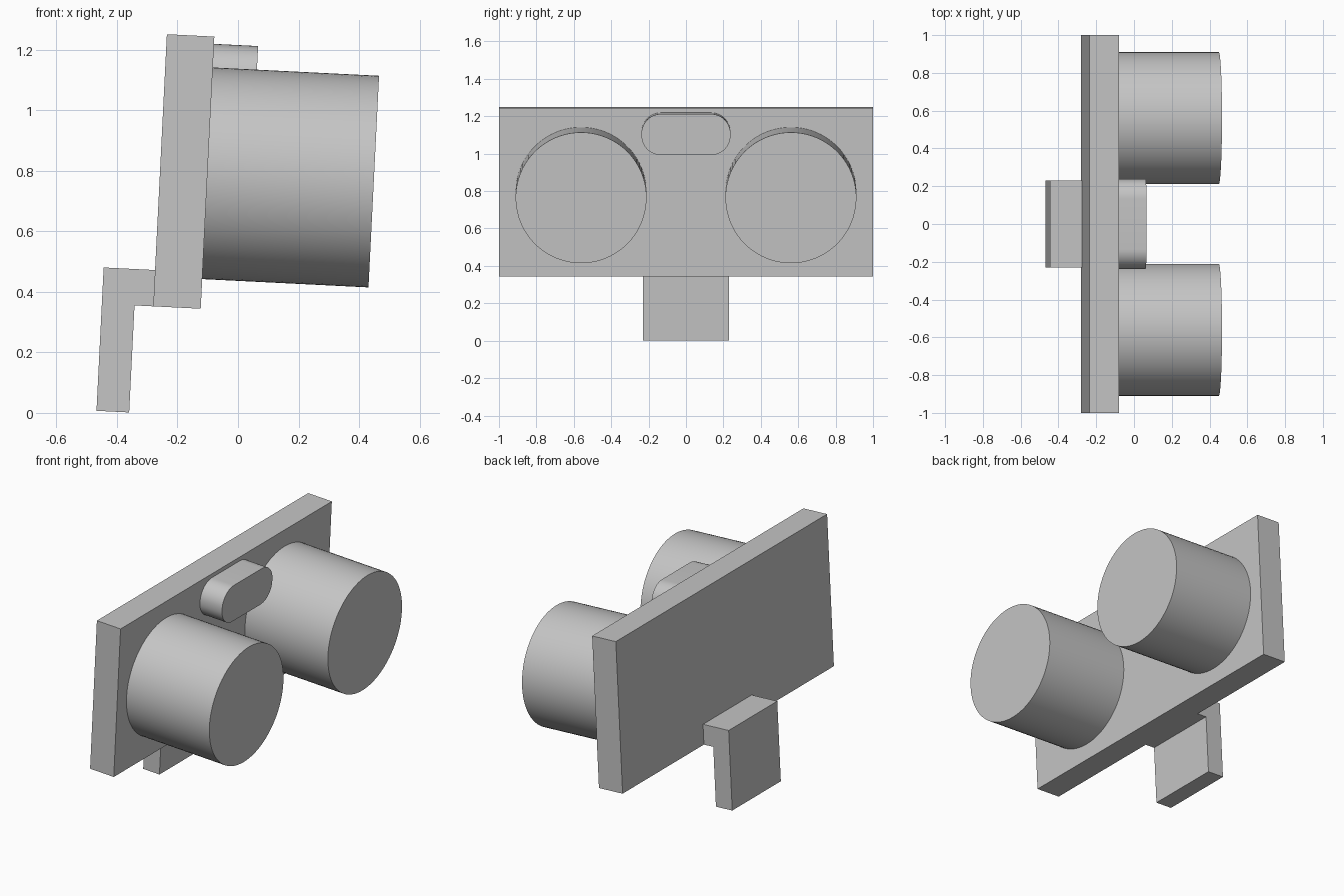
import bpy
import bmesh
import math
from mathutils import Matrix, Vector

cube = bpy.data.objects.get("Cube")
if cube:
    bpy.data.objects.remove(cube, do_unlink=True)

# One plain grey for the whole model
GREY = (0.56, 0.56, 0.56, 1)
grey = bpy.data.materials.new("light_grey")
grey.use_nodes = True
grey.diffuse_color = GREY
grey.node_tree.nodes["Principled BSDF"].inputs["Base Color"].default_value = GREY

# Everything is laid out square to the board, then leans slightly forward
LEAN = Matrix.Translation((-0.28, 0, 0.352)) @ Matrix.Rotation(0.05, 4, "Y")
BOARD_DEPTH, BOARD_HEIGHT = 0.157, 0.9


def prism(name, outline, sweep, smooth=False):
    """Extrude a closed outline of 3D points along the sweep vector."""
    bm = bmesh.new()
    base = bm.faces.new([bm.verts.new(p) for p in outline])
    grown = bmesh.ops.extrude_face_region(bm, geom=[base], use_keep_orig=True)
    tops = [g for g in grown["geom"] if isinstance(g, bmesh.types.BMVert)]
    bmesh.ops.translate(bm, verts=tops, vec=Vector(sweep))
    bmesh.ops.recalc_face_normals(bm, faces=bm.faces)
    mesh = bpy.data.meshes.new(name)
    bm.to_mesh(mesh)
    bm.free()
    mesh.materials.append(grey)
    obj = bpy.data.objects.new(name, mesh)
    obj.matrix_world = LEAN
    bpy.context.collection.objects.link(obj)
    if smooth:
        bpy.ops.object.select_all(action="DESELECT")
        obj.select_set(True)
        bpy.context.view_layer.objects.active = obj
        bpy.ops.object.shade_smooth_by_angle(angle=math.radians(30))
    return obj


def side_profile(name, points, half_width):
    """Sweep an x-z profile across the width."""
    prism(name, [(x, -half_width, z) for x, z in points], (0, 2 * half_width, 0))


def rounded_boss(name, y, z, half_y, half_z, radius, length, steps):
    """Rounded block standing out from the board; a full radius gives a cylinder."""
    outline = []
    for corner, (sy, sz) in enumerate([(1, 1), (-1, 1), (-1, -1), (1, -1)]):
        for i in range(steps + 1):
            a = (corner + i / steps) * math.pi / 2
            p = Vector((BOARD_DEPTH,
                        y + sy * (half_y - radius) + radius * math.cos(a),
                        z + sz * (half_z - radius) + radius * math.sin(a)))
            if not outline or min((p - q).length for q in outline) > 1e-5:
                outline.append(p)
    prism(name, outline, (length, 0, 0), smooth=True)


# Upright board
side_profile("board", [(0, 0), (BOARD_DEPTH, 0),
                       (BOARD_DEPTH, BOARD_HEIGHT), (0, BOARD_HEIGHT)], 1.0)

# Bent bracket behind the board, reaching down to the ground
side_profile("bracket", [(0, 0), (0, 0.12), (-0.17, 0.12), (-0.17, -0.354),
                         (-0.062, -0.354), (-0.062, 0)], 0.23)

# Pair of large round cans
for side, name in ((1, "can_back"), (-1, "can_front")):
    rounded_boss(name, side * 0.561, 0.448, 0.35, 0.35, 0.35, 0.55, 20)

# Small rounded block between the cans
rounded_boss("rounded_block", 0, 0.766, 0.238, 0.11, 0.105, 0.146, 12)
